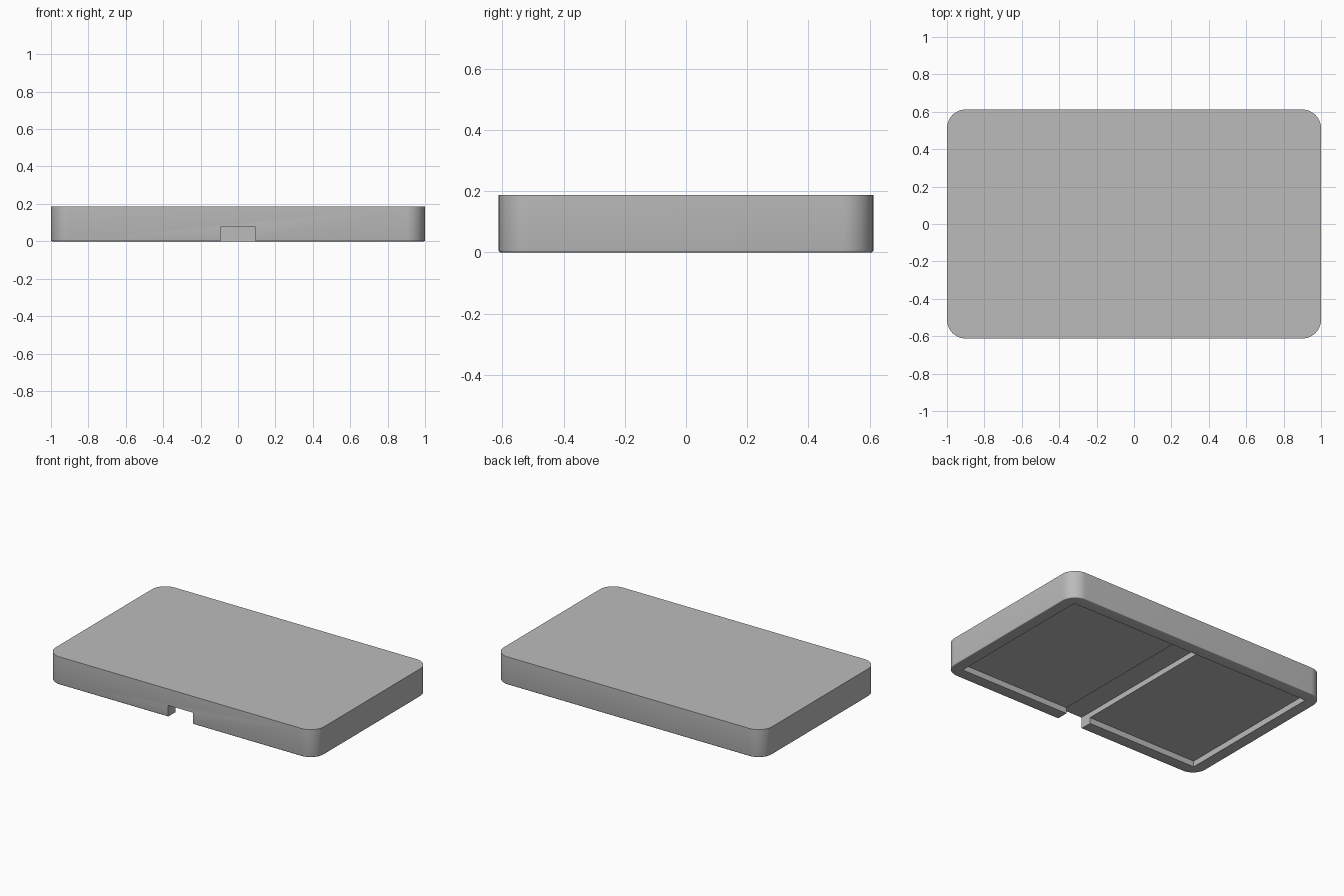
import bpy, bmesh, math

if "Cube" in bpy.data.objects:
    bpy.data.objects.remove(bpy.data.objects["Cube"], do_unlink=True)

HEIGHT = 0.187
HALF_X, HALF_Y = 1.0, 0.612
POCKET_X, POCKET_Y, POCKET_DEPTH = 0.92, 0.53, 0.04
CHANNEL_X, CHANNEL_DEPTH = 0.094, 0.077

grey = bpy.data.materials.new("light grey")
grey.use_nodes = True
colour = (0.5, 0.5, 0.5, 1)
grey.diffuse_color = colour
grey.node_tree.nodes["Principled BSDF"].inputs["Base Color"].default_value = colour


def box(name, low, high):
    """Box between two opposite corners."""
    bm = bmesh.new()
    bmesh.ops.create_cube(bm, size=1)
    for v in bm.verts:
        v.co = [h if c > 0 else l for c, l, h in zip(v.co, low, high)]
    mesh = bpy.data.meshes.new(name)
    bm.to_mesh(mesh)
    bm.free()
    obj = bpy.data.objects.new(name, mesh)
    obj.data.materials.append(grey)
    bpy.context.collection.objects.link(obj)
    return obj


def carve(target, cutter):
    """Cut one object out of another and drop the cutter."""
    cutter.hide_render = True
    mod = target.modifiers.new("carve", 'BOOLEAN')
    mod.operation, mod.solver, mod.object = 'DIFFERENCE', 'EXACT', cutter
    bpy.context.view_layer.objects.active = target
    bpy.ops.object.modifier_apply(modifier=mod.name)
    bpy.data.objects.remove(cutter, do_unlink=True)


# Slab with rounded corners and a finely eased lower rim
slab = box("slab_body", (-HALF_X, -HALF_Y, 0), (HALF_X, HALF_Y, HEIGHT))
bm = bmesh.new()
bm.from_mesh(slab.data)
upright = [e for e in bm.edges if abs(e.verts[0].co.z - e.verts[1].co.z) > 0.1]
bmesh.ops.bevel(bm, geom=upright, offset=0.1, segments=12, profile=0.5, affect='EDGES')
rim = [e for e in bm.edges if all(v.co.z < 0.001 for v in e.verts)]
bmesh.ops.bevel(bm, geom=rim, offset=0.006, segments=3, profile=0.5, affect='EDGES')
bm.to_mesh(slab.data)
bm.free()

# Shallow pocket underneath, then the deeper channel open at the front
carve(slab, box("pocket_cutter", (-POCKET_X, -POCKET_Y, -0.1),
                (POCKET_X, POCKET_Y, POCKET_DEPTH)))
carve(slab, box("channel_cutter", (-CHANNEL_X, -HALF_Y - 0.1, -0.1),
                (CHANNEL_X, POCKET_Y, CHANNEL_DEPTH)))

bpy.ops.object.select_all(action='DESELECT')
slab.select_set(True)
bpy.context.view_layer.objects.active = slab
bpy.ops.object.shade_smooth_by_angle(angle=math.radians(35))
